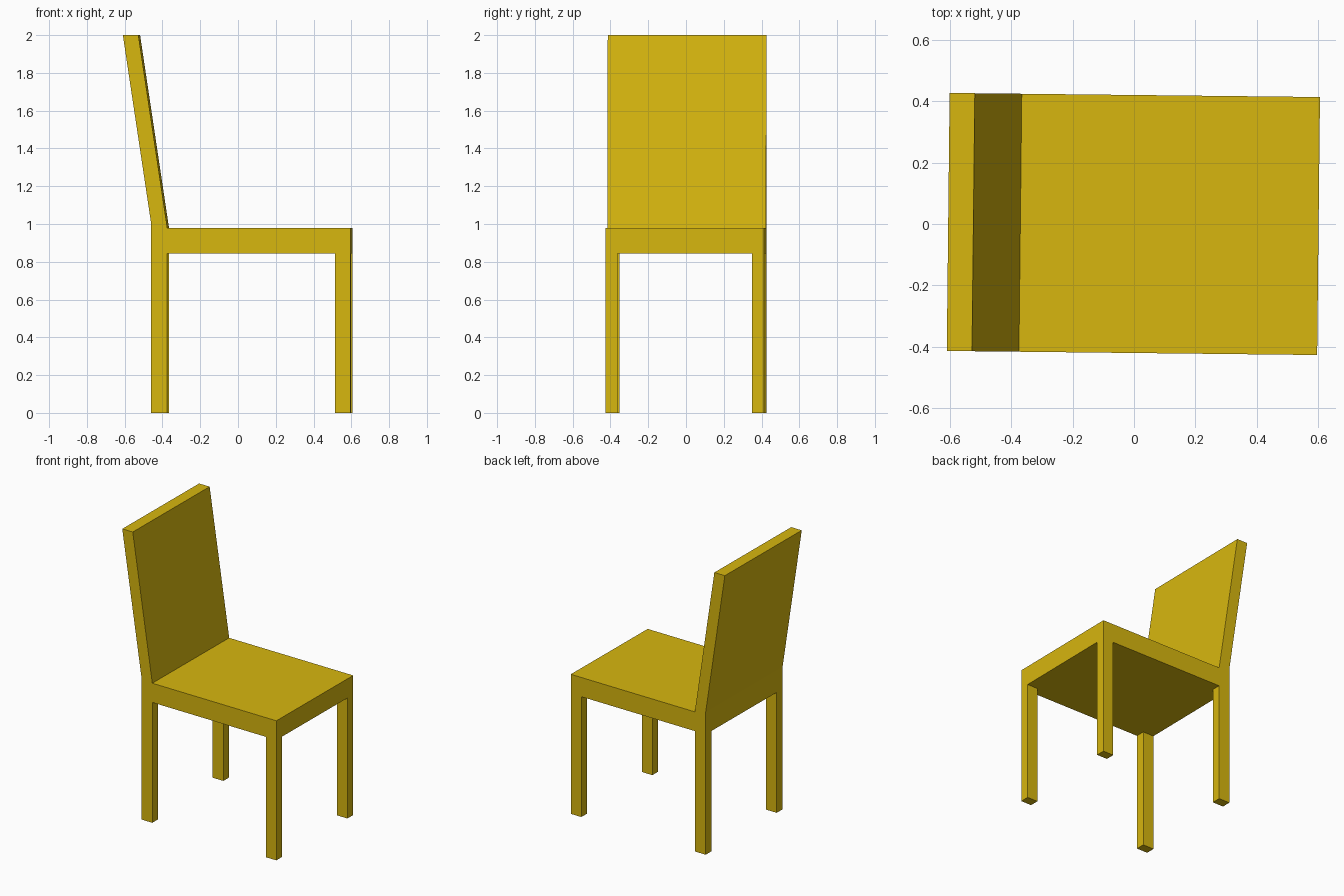
import bpy
import bmesh
from mathutils import Matrix

cube = bpy.data.objects.get("Cube")
if cube:
    bpy.data.objects.remove(cube, do_unlink=True)

# Single painted colour
paint = bpy.data.materials.new("golden_yellow")
paint.use_nodes = True
colour = (0.68, 0.47, 0.0045, 1)
paint.diffuse_color = colour
paint.node_tree.nodes["Principled BSDF"].inputs["Base Color"].default_value = colour

HALF_WIDTH = 0.42
LEG_THICKNESS = 0.064
SEAT_BOTTOM, SEAT_TOP, BEND = 0.845, 0.98, 1.0
REAR, REAR_INNER = -0.455, -0.37
FRONT_INNER, FRONT = 0.519, 0.601
TURN = Matrix.Rotation(-0.011, 4, "Z")  # the chair stands slightly turned


def extrude_profile(name, profile, y_min, y_max):
    """Extrude a side profile of (x, z) points along y."""
    bm = bmesh.new()
    face = bm.faces.new([bm.verts.new((x, y_min, z)) for x, z in profile])
    result = bmesh.ops.extrude_face_region(bm, geom=[face])
    moved = [v for v in result["geom"] if isinstance(v, bmesh.types.BMVert)]
    bmesh.ops.translate(bm, verts=moved, vec=(0, y_max - y_min, 0))
    bmesh.ops.recalc_face_normals(bm, faces=bm.faces)
    bm.transform(TURN)
    mesh = bpy.data.meshes.new(name)
    bm.to_mesh(mesh)
    bm.free()
    mesh.materials.append(paint)
    obj = bpy.data.objects.new(name, mesh)
    bpy.context.collection.objects.link(obj)
    return obj


# Thick seat with flush edges
extrude_profile("seat", [(REAR, SEAT_BOTTOM), (FRONT, SEAT_BOTTOM), (FRONT, SEAT_TOP),
                         (REAR_INNER, SEAT_TOP), (REAR, BEND)], -HALF_WIDTH, HALF_WIDTH)

# Backrest leaning away from the seat
extrude_profile("backrest", [(REAR, BEND), (REAR_INNER, SEAT_TOP), (-0.523, 2.0),
                             (-0.605, 2.0)], -HALF_WIDTH, HALF_WIDTH)

# Four square legs, flush with the seat corners
for end, x0, x1 in (("backrest_end", REAR, REAR_INNER), ("seat_end", FRONT_INNER, FRONT)):
    for side, y0 in (("near", -HALF_WIDTH), ("far", HALF_WIDTH - LEG_THICKNESS)):
        extrude_profile(f"leg_{end}_{side}",
                        [(x0, 0), (x1, 0), (x1, SEAT_BOTTOM), (x0, SEAT_BOTTOM)],
                        y0, y0 + LEG_THICKNESS)
